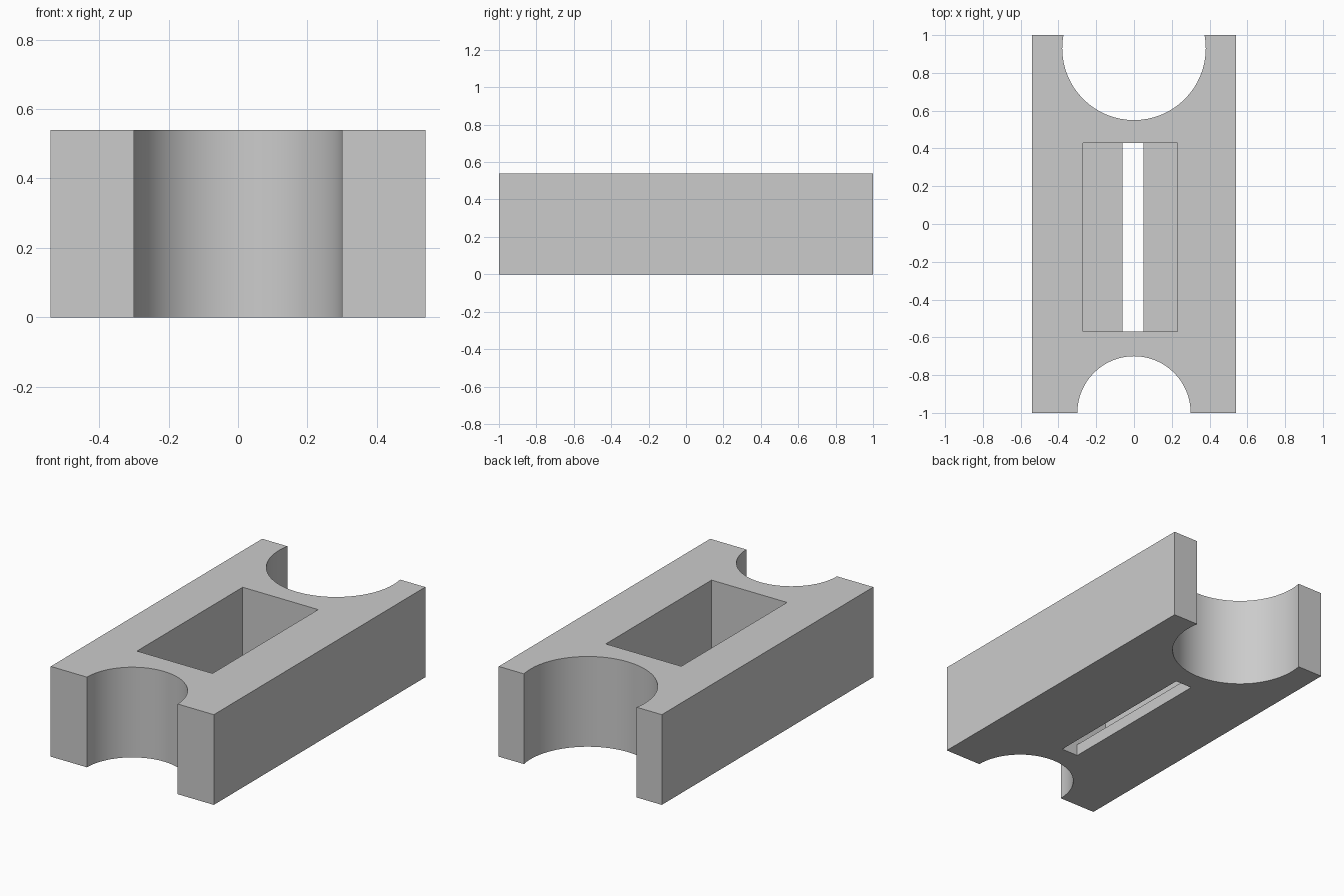
import bpy
import bmesh
import math
from mathutils import Vector

if "Cube" in bpy.data.objects:
    bpy.data.objects.remove(bpy.data.objects["Cube"], do_unlink=True)

HALF_WIDTH, HEIGHT, FLOOR = 0.54, 0.54, 0.07
OVER = 0.1  # how far cutters poke out of the block

grey = bpy.data.materials.new("light grey")
grey.use_nodes = True
grey.diffuse_color = (0.6, 0.6, 0.6, 1)
grey.node_tree.nodes["Principled BSDF"].inputs["Base Color"].default_value = (0.6, 0.6, 0.6, 1)


def prism(name, points, sweep):
    """Extrude a closed profile along a vector."""
    bm = bmesh.new()
    face = bm.faces.new([bm.verts.new(p) for p in points])
    result = bmesh.ops.extrude_face_region(bm, geom=[face])
    moved = [v for v in result["geom"] if isinstance(v, bmesh.types.BMVert)]
    bmesh.ops.translate(bm, verts=moved, vec=Vector(sweep))
    bmesh.ops.recalc_face_normals(bm, faces=bm.faces)
    mesh = bpy.data.meshes.new(name)
    bm.to_mesh(mesh)
    bm.free()
    mesh.materials.append(grey)
    obj = bpy.data.objects.new(name, mesh)
    bpy.context.collection.objects.link(obj)
    return obj


def round_cutter(name, y, radius, sides=64):
    angles = [2 * math.pi * i / sides for i in range(sides)]
    ring = [(radius * math.cos(a), y + radius * math.sin(a), -OVER) for a in angles]
    return prism(name, ring, (0, 0, HEIGHT + 2 * OVER))


# Rectangular body
w = HALF_WIDTH
block = prism("block", [(-w, -1, 0), (w, -1, 0), (w, 1, 0), (-w, 1, 0)], (0, 0, HEIGHT))

# Round bites in both ends, and a pocket with a narrow slot through its floor
top = HEIGHT + OVER
pocket = [(-0.27, top), (-0.27, FLOOR), (-0.06, FLOOR), (-0.06, -OVER),
          (0.05, -OVER), (0.05, FLOOR), (0.23, FLOOR), (0.23, top)]
cutters = [
    round_cutter("front_bite_cutter", -1, 0.3),
    round_cutter("back_bite_cutter", 0.93, 0.38),
    prism("pocket_cutter", [(x, -0.57, z) for x, z in pocket], (0, 1, 0)),
]

bpy.ops.object.select_all(action="DESELECT")
block.select_set(True)
bpy.context.view_layer.objects.active = block
for cutter in cutters:
    cutter.hide_render = True
    cut = block.modifiers.new(cutter.name, "BOOLEAN")
    cut.operation = "DIFFERENCE"
    cut.solver = "EXACT"
    cut.object = cutter
    bpy.ops.object.modifier_apply(modifier=cut.name)
    bpy.data.objects.remove(cutter, do_unlink=True)

# Smooth bites, crisp corners
bpy.ops.object.shade_smooth_by_angle(angle=math.radians(30))
